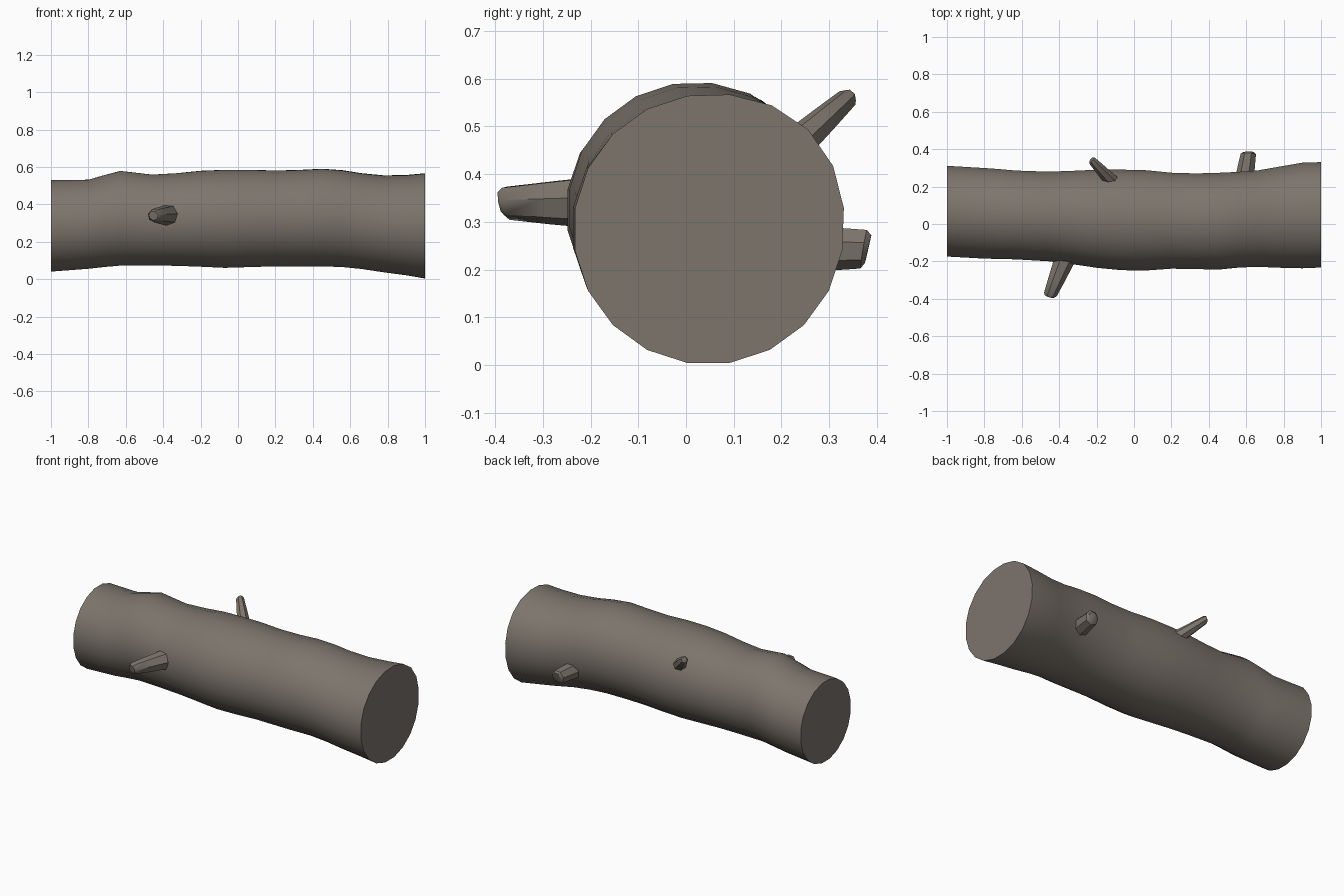
import bpy, bmesh, math
from mathutils import Vector

if "Cube" in bpy.data.objects:
    bpy.data.objects.remove(bpy.data.objects["Cube"])

bark = bpy.data.materials.new("grey brown bark")
bark.diffuse_color = (0.205, 0.178, 0.152, 1)
bark.use_nodes = True
bark.node_tree.nodes["Principled BSDF"].inputs["Base Color"].default_value = bark.diffuse_color


def finish(bm, name):
    bmesh.ops.recalc_face_normals(bm, faces=bm.faces)
    me = bpy.data.meshes.new(name)
    bm.to_mesh(me)
    bm.free()
    me.materials.append(bark)
    ob = bpy.data.objects.new(name, me)
    bpy.context.collection.objects.link(ob)
    bpy.ops.object.select_all(action='DESELECT')
    ob.select_set(True)
    bpy.context.view_layer.objects.active = ob
    bpy.ops.object.shade_smooth_by_angle(angle=math.radians(40))


def loft(bm, rings):
    """Skin a list of point rings and cap both ends."""
    vs = [[bm.verts.new(p) for p in r] for r in rings]
    n = len(vs[0])
    for a, b in zip(vs, vs[1:]):
        for i in range(n):
            j = (i + 1) % n
            bm.faces.new((a[i], a[j], b[j], b[i]))
    bm.faces.new(vs[0])
    bm.faces.new(vs[-1])


# Log: x, lowest z, highest z, front y, back y of each cross-section
sections = [
    (-1.0, .04, .532, -.175, .312), (-.8, .055, .533, -.186, .300),
    (-.72, .064, .556, -.188, .294), (-.63, .072, .580, -.190, .286),
    (-.46, .072, .560, -.200, .280), (-.33, .071, .567, -.216, .284),
    (-.2, .066, .580, -.235, .290), (-.07, .060, .585, -.248, .290),
    (.06, .064, .585, -.250, .287), (.2, .068, .581, -.240, .273),
    (.33, .068, .584, -.242, .269), (.45, .068, .590, -.245, .272),
    (.56, .064, .582, -.234, .277), (.66, .054, .566, -.230, .284),
    (.78, .036, .554, -.235, .305), (.9, .020, .556, -.238, .325),
    (1.0, .003, .565, -.234, .328),
]
SIDES = 20
rings = []
for x, z0, z1, y0, y1 in sections:
    ring = []
    for i in range(SIDES):
        a = 2 * math.pi * (i + .5) / SIDES
        # slight shoulder on the upper back, growing toward the right end
        k = 1 + .045 * (x + 1) / 2 * max(0, math.cos(a - .75)) ** 6
        ring.append((x, (y0 + y1) / 2 + (y1 - y0) / 2 * k * math.cos(a) * 1.008,
                     (z0 + z1) / 2 + (z1 - z0) / 2 * k * math.sin(a) * 1.008))
    rings.append(ring)
bm = bmesh.new()
loft(bm, rings)
finish(bm, "log")


# Branch stubs: tapered seven-sided pegs with a crooked, broken tip
def stub(name, base, tip, r0, r1, ragged):
    base, tip = Vector(base), Vector(tip)
    d = (tip - base).normalized()
    u = d.cross(Vector((0, 0, 1))).normalized()
    v = u.cross(d)
    out = []
    for t, r, rag in ((0, r0, 0), (.55, r0 * .45 + r1 * .55, 0),
                      (.95, r1, ragged), (1.0, r1 * .72, ragged)):
        ring = []
        for i in range(7):
            a = 2 * math.pi * i / 7 + .3
            ring.append(base.lerp(tip, t) + (u * math.cos(a) + v * math.sin(a)) * r
                        + d * rag * math.cos(a - 1))
        out.append(ring)
    bm = bmesh.new()
    loft(bm, out)
    finish(bm, name)


stub("front_branch_stub", (-.36, -.16, .343), (-.452, -.387, .340), .060, .036, .006)
stub("upper_back_branch_stub", (-.105, .215, .445), (-.228, .343, .562), .040, .023, .004)
stub("lower_back_branch_stub", (.585, .20, .246), (.613, .382, .244), .054, .042, .008)
